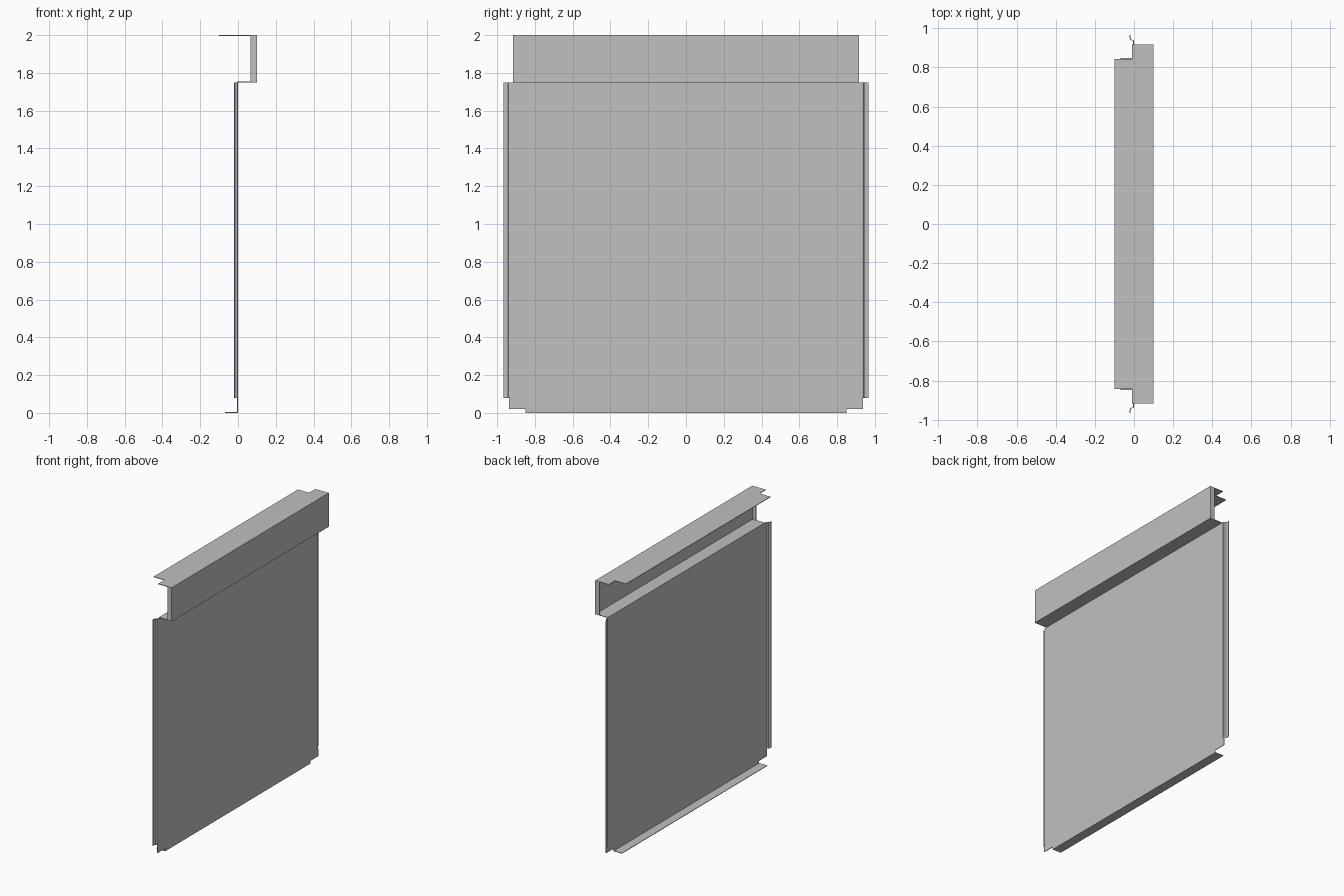
import bpy
import bmesh
from mathutils import Vector

cube = bpy.data.objects.get("Cube")
if cube:
    bpy.data.objects.remove(cube, do_unlink=True)

T = 0.004  # sheet thickness

steel = bpy.data.materials.new("sheet_grey")
steel.use_nodes = True
GREY = (0.53, 0.53, 0.53, 1)
steel.diffuse_color = GREY
steel.node_tree.nodes["Principled BSDF"].inputs["Base Color"].default_value = GREY


def finish(name, bm):
    bmesh.ops.recalc_face_normals(bm, faces=bm.faces)
    mesh = bpy.data.meshes.new(name)
    bm.to_mesh(mesh)
    bm.free()
    mesh.materials.append(steel)
    obj = bpy.data.objects.new(name, mesh)
    bpy.context.collection.objects.link(obj)
    return obj


def plate(name, points, push):
    """Flat sheet: an outline pushed along its thickness."""
    bm = bmesh.new()
    face = bm.faces.new([bm.verts.new(p) for p in points])
    out = bmesh.ops.extrude_face_region(bm, geom=[face], use_keep_orig=True)
    moved = [g for g in out["geom"] if isinstance(g, bmesh.types.BMVert)]
    bmesh.ops.translate(bm, verts=moved, vec=Vector(push))
    return finish(name, bm)


def symmetric(half):
    """Complete an outline of (along, y) points by mirroring it in y."""
    return half + [(a, -y) for a, y in reversed(half)]


# Main panel with stepped bottom corners
panel = symmetric([(0, 0.849), (0.02, 0.849), (0.02, 0.938),
                   (0.075, 0.938), (0.075, 0.932), (1.75, 0.932)])
plate("main_panel", [(0, y, z) for z, y in panel], (-T, 0, 0))

# Bottom flange folded backwards
bottom = symmetric([(-0.07, 0.849), (0, 0.849)])
plate("bottom_flange", [(x, y, 0) for x, y in bottom], (0, 0, T))

# Ledge stepping forward above the panel
ledge = symmetric([(-T, 0.917), (0.1, 0.917)])
plate("ledge", [(x, y, 1.75) for x, y in ledge], (0, 0, T))

# Upright fascia
fascia = symmetric([(1.75, 0.917), (2, 0.917)])
plate("fascia", [(0.1, y, z) for z, y in fascia], (-T, 0, 0))

# Top flange, narrower at the back
top = symmetric([(-0.1, 0.843), (-0.01, 0.843), (-0.01, 0.917), (0.1, 0.917)])
plate("top_flange", [(x, y, 2) for x, y in top], (0, 0, -T))

for side, label in ((1, "back"), (-1, "front")):
    # Short return closing each end of the fascia
    plate(label + "_end_return",
          [(x, side * 0.917, z) for x, z in
           ((0.065, 1.75), (0.1, 1.75), (0.1, 2), (0.065, 2))],
          (0, -side * T, 0))

    # Joggled side flange running up the panel edge
    profile = [(-T / 2, 0.93), (-0.004, 0.938), (-0.016, 0.942),
               (-0.02, 0.949), (-0.02, 0.967)]
    bm = bmesh.new()
    rows = [[bm.verts.new((x, side * y, z)) for x, y in profile]
            for z in (0.08, 1.75)]
    for i in range(len(profile) - 1):
        bm.faces.new((rows[0][i], rows[0][i + 1], rows[1][i + 1], rows[1][i]))
    flange = finish(label + "_side_flange", bm)
    solid = flange.modifiers.new("thickness", "SOLIDIFY")
    solid.thickness = T
    solid.offset = 0
